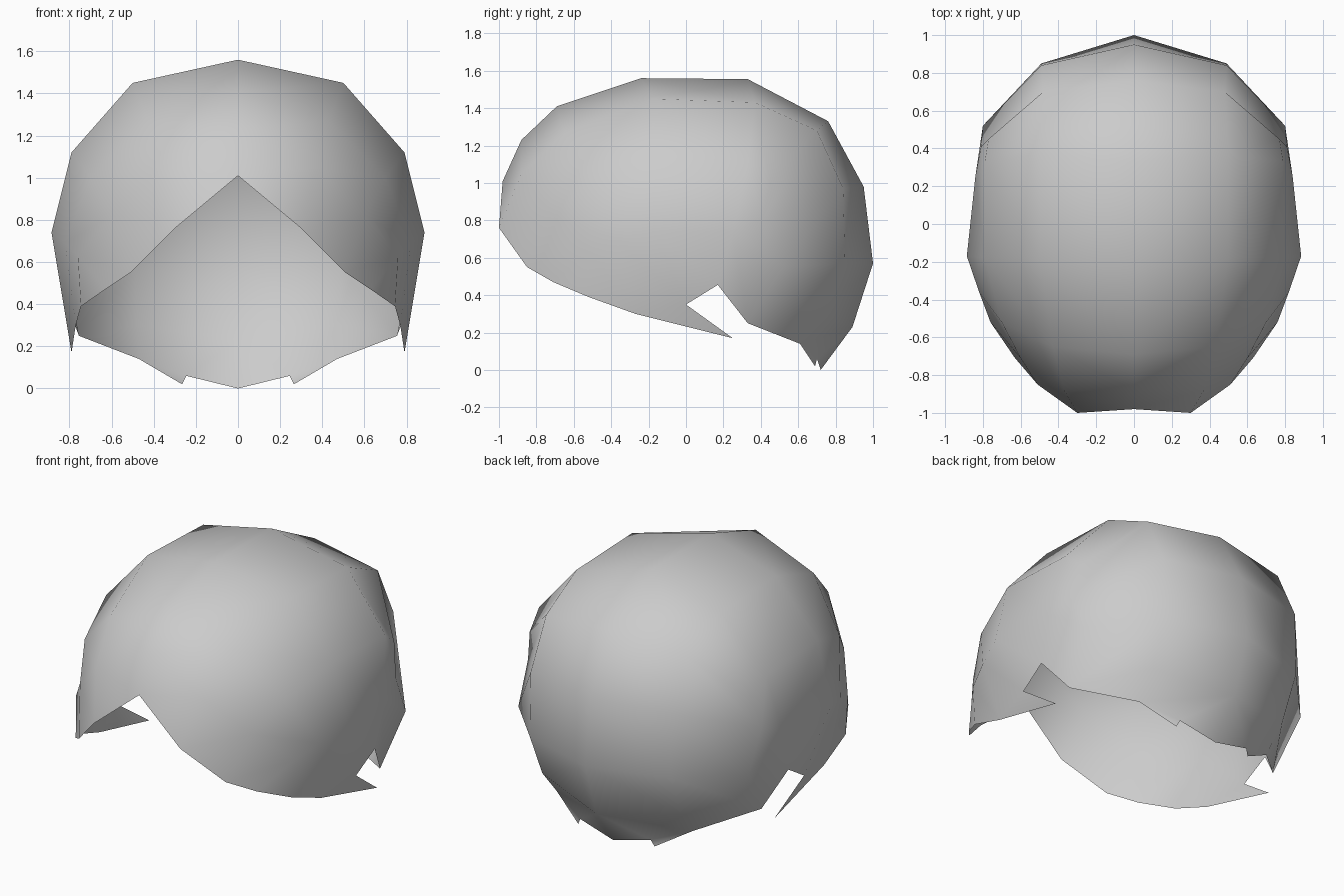
import bpy
import bmesh
from mathutils import Vector

cube = bpy.data.objects.get("Cube")
if cube:
    bpy.data.objects.remove(cube)


def make_material(name, colour):
    material = bpy.data.materials.new(name)
    material.use_nodes = True
    material.diffuse_color = colour
    material.node_tree.nodes["Principled BSDF"].inputs["Base Color"].default_value = colour
    return material


# Guide lines of the left half, each running from the front edge over the top to the back
centre_line = [(0, -.98, 1.01), (0, -.88, 1.23), (0, -.69, 1.41), (0, -.24, 1.56),
               (0, .33, 1.555), (0, .76, 1.33), (0, .95, .98), (0, 1, .57), (0, .89, .23)]
upper_line = [(.3, -1, .76), (.37, -.88, 1.05), (.43, -.65, 1.27), (.5, -.18, 1.45),
              (.5, .37, 1.43), (.48, .7, 1.28), (.49, .84, .97), (.49, .85, .57), (.48, .74, .3)]
side_line = [(.51, -.85, .55), (.6, -.71, .82), (.7, -.52, 1), (.79, -.18, 1.12),
             (.79, .33, 1.1), (.77, .45, 1), (.81, .41, .8), (.8, .52, .55), (.755, .33, .25)]
ear_line = [(.63, -.71, .47), (.76, -.52, .63), (.82, -.36, .69), (.885, -.17, .74),
            (.84, .25, .74)]

# Points along the ragged lower edge
temple = (.745, -.52, .39)
sideburn_root = (.77, -.27, .3)
sideburn_tip = (.79, .25, .17)
notch_front = (.82, 0, .35)
notch_top = (.83, .17, .455)
nape_side = (.47, .61, .14)
nape_point = (.265, .69, .02)
nape_nick = (.245, .7, .06)
nape_centre = (0, .72, 0)

mesh_builder = bmesh.new()


def add_face(*points):
    mesh_builder.faces.new([mesh_builder.verts.new(Vector(p)) for p in points])


def add_strip(first, second):
    """Join two guide lines with a row of four-sided faces."""
    for a, b, c, d in zip(first, second, second[1:], first[1:]):
        add_face(a, b, c, d)


# Main shell
add_strip(centre_line, upper_line)
add_strip(upper_line, side_line)
add_strip(side_line, ear_line)

# Area behind the ear
ear_back = ear_line[-1]
side_back, side_low, side_end = side_line[-3:]
add_face(side_line[4], ear_back, side_back, side_line[5])
add_face(ear_back, side_low, side_back)
add_face(ear_back, notch_top, side_end, side_low)

# Temple and pointed sideburn
add_face(ear_line[0], temple, ear_line[1])
add_face(ear_line[1], temple, sideburn_root, ear_line[2])
add_face(ear_line[2], sideburn_root, notch_front, ear_line[3])
add_face(sideburn_root, sideburn_tip, notch_front)
add_face(ear_line[3], notch_front, notch_top, ear_back)

# Nape with its small nick
add_face(upper_line[-1], nape_side, side_end)
add_face(centre_line[-1], nape_nick, nape_side, upper_line[-1])
add_face(nape_side, nape_nick, nape_point)
add_face(centre_line[-1], nape_centre, nape_nick)

# Weld the patches and smooth the shading
bmesh.ops.remove_doubles(mesh_builder, verts=mesh_builder.verts[:], dist=.0005)
bmesh.ops.recalc_face_normals(mesh_builder, faces=mesh_builder.faces[:])
crown = max(mesh_builder.faces, key=lambda face: face.calc_center_median().z)
if crown.normal.z < 0:
    bmesh.ops.reverse_faces(mesh_builder, faces=mesh_builder.faces[:])
for face in mesh_builder.faces:
    face.smooth = True

mesh = bpy.data.meshes.new("hair_shell")
mesh_builder.to_mesh(mesh)
mesh_builder.free()
mesh.materials.append(make_material("light grey", (.6, .6, .6, 1)))

hair = bpy.data.objects.new("hair_shell", mesh)
bpy.context.collection.objects.link(hair)

# The other half is a mirror image
mirror = hair.modifiers.new("mirror", 'MIRROR')
mirror.use_axis[0] = True
mirror.use_clip = True
mirror.merge_threshold = .001
